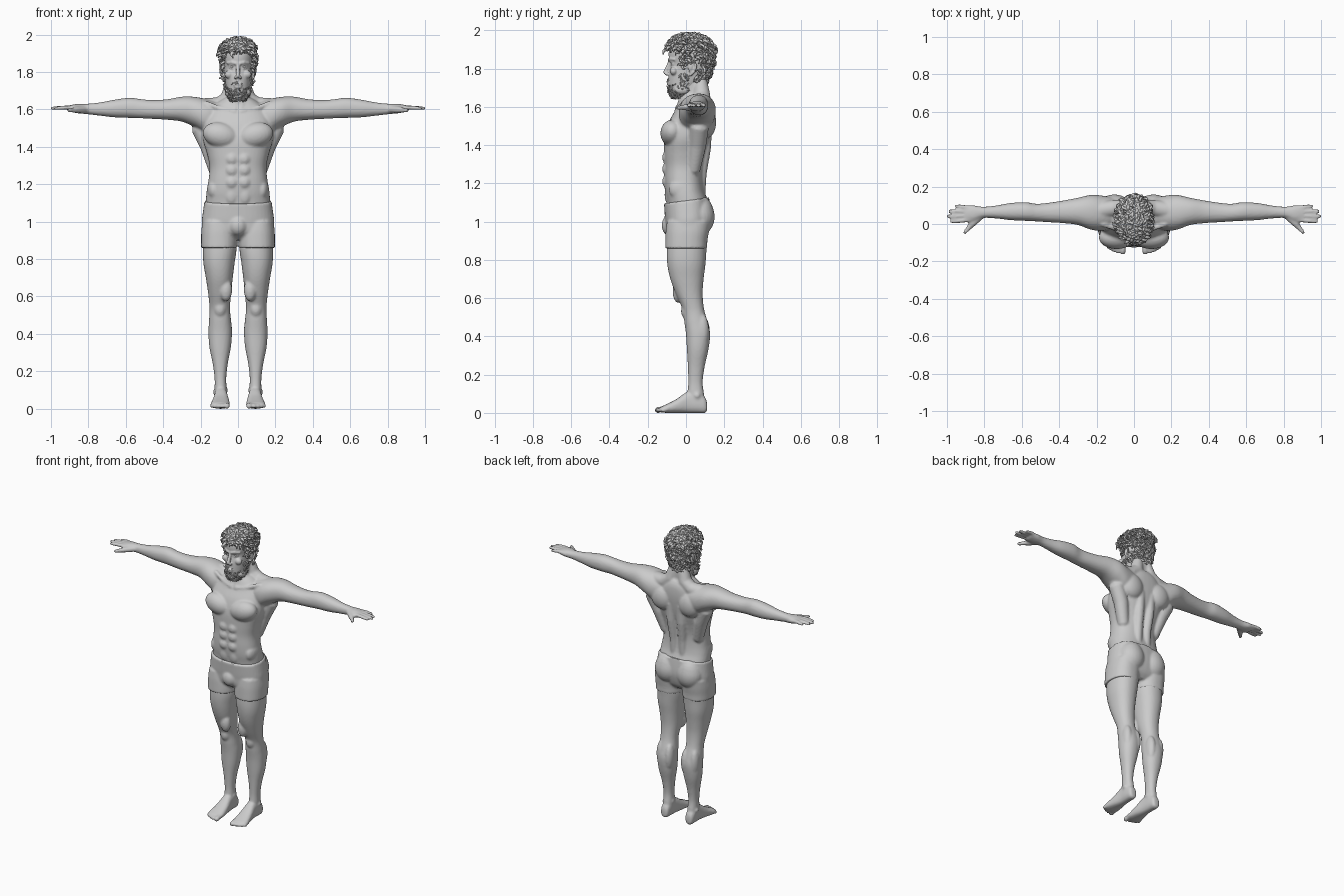
import bpy, bmesh, math, random
from mathutils import Vector, Matrix, Euler

random.seed(4)


def sample(rings, u):
    """Catmull-Rom interpolation through the cross-section table."""
    n = len(rings) - 1
    i = min(int(u), n - 1)
    t = u - i
    a, b, c, d = (rings[max(0, min(n, k))] for k in (i - 1, i, i + 1, i + 2))
    return [0.5 * (2*q + (r-p)*t + (2*p-5*q+4*r-s)*t*t + (3*q-p-3*r+s)*t**3)
            for p, q, r, s in zip(a, b, c, d)]


def ring_point(ring, angle, axis, power):
    """Point on a superellipse section given as (t, a_min, a_max, b_min, b_max)."""
    t, a0, a1, b0, b1 = ring
    c, s = math.cos(angle), math.sin(angle)
    a = (a0+a1)/2 + (a1-a0)/2 * math.copysign(abs(c)**(2/power), c)
    b = (b0+b1)/2 + (b1-b0)/2 * math.copysign(abs(s)**(2/power), s)
    return Vector({'X': (t, a, b), 'Y': (a, t, b), 'Z': (a, b, t)}[axis])


def skin(bm, rings):
    vs = [[bm.verts.new(p) for p in r] for r in rings]
    n = len(vs[0])
    for r, q in zip(vs, vs[1:]):
        for i in range(n):
            bm.faces.new((r[i], r[(i+1) % n], q[(i+1) % n], q[i]))
    bm.faces.new(vs[0][::-1])
    bm.faces.new(vs[-1])


def loft(bm, axis, rings, power=2.2, sides=40, steps=5):
    total = (len(rings) - 1) * steps
    skin(bm, [[ring_point(sample(rings, k/steps), 2*math.pi*i/sides, axis, power)
               for i in range(sides)] for k in range(total + 1)])


def tube(bm, pts, sides=12):
    """Round-ended tube through (x, y, z, radius) points."""
    P = [Vector(p[:3]) for p in pts]
    R = [p[3] for p in pts]
    P = [P[0] + (P[0]-P[1]).normalized()*R[0]*.7] + P + [P[-1] + (P[-1]-P[-2]).normalized()*R[-1]*.7]
    R = [R[0]*.6] + R + [R[-1]*.6]
    d = P[-1] - P[0]
    ref = Vector([1 if k == min(range(3), key=lambda j: abs(d[j])) else 0 for k in range(3)])
    rings = []
    for i, p in enumerate(P):
        t = (P[min(i+1, len(P)-1)] - P[max(i-1, 0)]).normalized()
        a = t.cross(ref).normalized()
        b = t.cross(a)
        rings.append([p + R[i]*(a*math.cos(w) + b*math.sin(w))
                      for w in (2*math.pi*k/sides for k in range(sides))])
    skin(bm, rings)


def ball(bm, c, r, rot=(0, 0, 0)):
    m = Matrix.LocRotScale(Vector(c), Euler(rot), Vector(r))
    bmesh.ops.create_uvsphere(bm, u_segments=24, v_segments=16, radius=1, matrix=m)


def mirror(bm):
    geo = bmesh.ops.duplicate(bm, geom=bm.verts[:] + bm.edges[:] + bm.faces[:])['geom']
    for v in geo:
        if isinstance(v, bmesh.types.BMVert):
            v.co.x *= -1


def finish(bm, name, voxel=0, smooth=3):
    bmesh.ops.recalc_face_normals(bm, faces=bm.faces[:])
    me = bpy.data.meshes.new(name)
    bm.to_mesh(me)
    bm.free()
    for p in me.polygons:
        p.use_smooth = True
    ob = bpy.data.objects.new(name, me)
    bpy.context.collection.objects.link(ob)
    if voxel:   # fuse overlapping muscles into one skin
        m = ob.modifiers.new("fuse", 'REMESH')
        m.mode, m.voxel_size, m.use_smooth_shade = 'VOXEL', voxel, True
        m = ob.modifiers.new("soften", 'SMOOTH')
        m.factor, m.iterations = 0.5, smooth
    return ob


# ---- body: paired limbs and muscles first, then mirrored ----
bm = bmesh.new()
# arm and palm
loft(bm, 'X', [(.06, .0, .13, 1.49, 1.62), (.16, -.035, .15, 1.47, 1.652), (.23, -.03, .155, 1.505, 1.667),
               (.30, -.005, .14, 1.535, 1.668), (.38, .005, .125, 1.545, 1.654), (.46, .01, .113, 1.55, 1.65),
               (.52, .014, .108, 1.553, 1.655), (.58, .017, .116, 1.555, 1.662), (.66, .021, .112, 1.558, 1.652),
               (.74, .03, .098, 1.567, 1.637), (.81, .032, .092, 1.575, 1.63), (.86, .012, .1, 1.58, 1.629),
               (.905, .012, .098, 1.591, 1.622)])
# fingers and thumb
for y0, y1, tip in ((.022, .014, .978), (.044, .041, .997), (.066, .068, .988), (.088, .095, .953)):
    tube(bm, [(.87, y0, 1.608, .012), (.92, (y0+y1)/2, 1.61, .0115), (tip-.025, y1, 1.608, .0105), (tip, y1, 1.605, .009)])
tube(bm, [(.82, .04, 1.6, .018), (.86, .005, 1.598, .018), (.885, -.022, 1.596, .013), (.905, -.046, 1.595, .010)])
# leg
loft(bm, 'Z', [(.97, .015, .18, -.09, .12), (.86, .008, .187, -.1, .108), (.78, .018, .185, -.098, .102),
               (.70, .028, .172, -.082, .092), (.62, .036, .160, -.052, .087), (.54, .043, .152, -.018, .095),
               (.47, .037, .155, -.008, .115), (.41, .032, .158, .0, .126), (.33, .038, .153, .005, .117),
               (.24, .055, .135, .01, .097), (.16, .063, .125, .012, .087), (.10, .06, .125, .008, .094),
               (.05, .06, .122, .01, .1)])
ball(bm, (.096, -.004, .535), (.03, .022, .042))
ball(bm, (.065, -.04, .635), (.034, .03, .06))
ball(bm, (.062, .085, .42), (.03, .04, .09))
ball(bm, (.127, .082, .43), (.03, .038, .09))
# foot, ankle bones and toes
loft(bm, 'Y', [(.11, .078, .108, .015, .05), (.10, .066, .12, 0, .08), (.06, .06, .125, 0, .115),
               (.01, .056, .126, 0, .112), (-.05, .047, .137, 0, .072), (-.10, .044, .146, 0, .046),
               (-.128, .05, .142, .002, .034)], 2.5)
ball(bm, (.066, .05, .10), (.012, .016, .016))
ball(bm, (.122, .058, .09), (.012, .016, .016))
for x, tip, r in ((.058, -.15, .0165), (.083, -.15, .012), (.103, -.143, .0115), (.121, -.134, .011), (.137, -.122, .0105)):
    tube(bm, [(x, -.095, .022, r), (x+.001, tip+.025, .02, r*.9), (x+.002, tip, .014, r)])
# chest, belly, shoulder and back muscles
ball(bm, (.092, -.072, 1.462), (.098, .062, .068), (0, -.25, 0))
for z in (1.335, 1.275, 1.21):
    ball(bm, (.033, -.102, z), (.033, .022, .033))
ball(bm, (.035, -.09, 1.14), (.034, .022, .05))
ball(bm, (.13, -.02, 1.17), (.036, .07, .06))
tube(bm, [(.12, .04, 1.27, .035), (.155, .06, 1.40, .046), (.20, .07, 1.50, .05)], 20)
tube(bm, [(.034, .072, 1.12, .028), (.034, .08, 1.25, .028), (.04, .098, 1.38, .032), (.04, .108, 1.5, .03)], 16)
ball(bm, (.105, .105, 1.52), (.08, .053, .085), (0, .3, 0))
tube(bm, [(.03, .075, 1.75, .032), (.05, .082, 1.66, .045), (.10, .085, 1.622, .045), (.19, .07, 1.61, .05)], 20)
tube(bm, [(.052, .035, 1.75, .014), (.035, -.01, 1.67, .013), (.014, -.042, 1.60, .011)])
tube(bm, [(.016, -.05, 1.59, .012), (.08, -.032, 1.60, .012), (.17, .0, 1.632, .014)])
mirror(bm)
# trunk and neck
loft(bm, 'Z', [(z, -w, w, f, b) for z, w, f, b in (
    (.93, .15, -.08, .10), (1.0, .172, -.09, .12), (1.1, .172, -.1, .115), (1.16, .168, -.11, .097),
    (1.22, .158, -.114, .09), (1.29, .152, -.113, .092), (1.36, .165, -.115, .105), (1.44, .187, -.112, .125),
    (1.52, .185, -.09, .137), (1.58, .165, -.058, .14), (1.63, .12, -.036, .135), (1.66, .075, -.02, .12))], 2.4)
loft(bm, 'Z', [(z, -w, w, f, b) for z, w, f, b in (
    (1.54, .06, -.04, .11), (1.61, .066, -.04, .115), (1.67, .06, -.04, .108), (1.73, .06, -.04, .108), (1.80, .06, -.03, .11))])
ball(bm, (0, -.036, 1.665), (.014, .014, .02))
finish(bm, "body", .0076, 2)

# ---- shorts ----
bm = bmesh.new()
loft(bm, 'Z', [(1.0, .02, .19, -.1, .125), (.95, .008, .196, -.106, .12), (.90, .005, .197, -.108, .112),
               (.86, .006, .197, -.109, .11)], 2.3)
ball(bm, (.083, .072, 1.025), (.088, .078, .095))
mirror(bm)
loft(bm, 'Z', [(z, -w, w, f, b) for z, w, f, b in (
    (.905, .12, -.06, .08), (.94, .185, -.1, .11), (1.0, .193, -.108, .128), (1.05, .188, -.112, .13), (1.11, .179, -.115, .121))], 2.4)
ball(bm, (0, -.085, .98), (.05, .042, .055))
for v in bm.verts:      # waistline rises towards the back
    if v.co.z > 1.06:
        v.co.z += v.co.y * .13 * (v.co.z - 1.06) / .05
finish(bm, "shorts", .0075, 2)

# ---- head ----
head = [(z, -w, w, f, b) for z, w, f, b in (
    (1.652, .03, -.07, .0), (1.67, .048, -.083, .03), (1.70, .06, -.09, .06), (1.74, .068, -.092, .10),
    (1.78, .073, -.09, .122), (1.825, .077, -.081, .133), (1.86, .08, -.09, .136), (1.90, .079, -.088, .132),
    (1.932, .067, -.07, .112), (1.952, .042, -.038, .082), (1.96, .012, .0, .04))]
bm = bmesh.new()
tube(bm, [(.008, -.087, 1.845, .009), (.03, -.08, 1.851, .010), (.055, -.06, 1.848, .008)])   # brow
ball(bm, (.047, -.064, 1.787), (.025, .02, .022))                                             # cheekbone
ball(bm, (.012, -.1, 1.771), (.009, .011, .008))                                              # nostril
ball(bm, (.052, -.02, 1.69), (.018, .04, .025))                                               # jaw
tube(bm, [(.018, -.079, 1.833, .004), (.031, -.079, 1.838, .005), (.046, -.066, 1.832, .004)])  # eyelids
tube(bm, [(.018, -.078, 1.823, .004), (.031, -.076, 1.818, .004), (.045, -.066, 1.824, .004)])
ball(bm, (.082, .032, 1.80), (.009, .02, .03), (0, .2, .45))                                  # ear
tube(bm, [(.08, .012, 1.805, .006), (.088, .02, 1.832, .006), (.094, .042, 1.836, .006),
          (.096, .054, 1.815, .006), (.09, .045, 1.785, .006), (.08, .022, 1.766, .007)])
mirror(bm)
loft(bm, 'Z', head)
tube(bm, [(0, -.08, 1.845, .010), (0, -.095, 1.81, .010), (0, -.108, 1.779, .012)])           # nose
ball(bm, (0, -.092, 1.731), (.025, .011, .006))                                               # lips
ball(bm, (0, -.091, 1.719), (.021, .011, .007))
ball(bm, (0, -.075, 1.676), (.028, .018, .02))                                                # chin
finish(bm, "head", .0046, 2)

# ---- eyes ----
bm = bmesh.new()
ball(bm, (.031, -.066, 1.828), (.0135, .0135, .0115))
mirror(bm)
finish(bm, "eyes")


# ---- hair and beard: many small curled locks rooted on the head surface ----
def locks(name, count, u_min, u_max, accept, size):
    bm = bmesh.new()
    made = 0
    for _ in range(count * 12):
        if made == count:
            break
        p = ring_point(sample(head, random.uniform(u_min, u_max)), random.uniform(0, 2*math.pi), 'Z', 2.2)
        if not accept(p):
            continue
        made += 1
        n = (p - Vector((0, .025, 1.83))).normalized()
        if p.z < 1.76:
            n = Vector((n.x, n.y, n.z * .3)).normalized()
        flow = Vector((random.uniform(-1, 1), random.uniform(-.6, 1), random.uniform(-1, .3)))
        t = (flow - n * flow.dot(n)).normalized()
        b = n.cross(t) * random.uniform(-1, 1)
        s = size * random.uniform(.75, 1.25) * (1.25 if p.z > 1.89 else 1)
        tube(bm, [(*(p + s*(n*h + t*l + b*c)), s*r) for h, l, c, r in
                  ((-.1, 0, 0, .4), (.6, .3, .3, .38), (.85, .9, .5, .28), (.55, 1.5, .1, .1))], 5)
    finish(bm, name)


def hairline(p):
    if p.y < 0:
        low = 1.90 if p.y < -.055 else 1.90 - (p.y + .055) / .055 * .11
        return p.z > low or (p.y > -.022 and p.z > 1.77)
    return p.z > (1.835 if p.y < .06 else 1.725)


def beardline(p):
    if p.y > .015:
        return False
    if p.y > -.03:
        return p.z < 1.775
    moustache = 1.738 < p.z < 1.75 and abs(p.x) < .032
    return p.z < 1.705 or moustache or (abs(p.x) > .03 and p.z < 1.725 + (p.y + .03) * .2)


locks("hair", 850, 3, 9.9, hairline, .018)
locks("beard", 350, 0, 4.2, beardline, .009)
